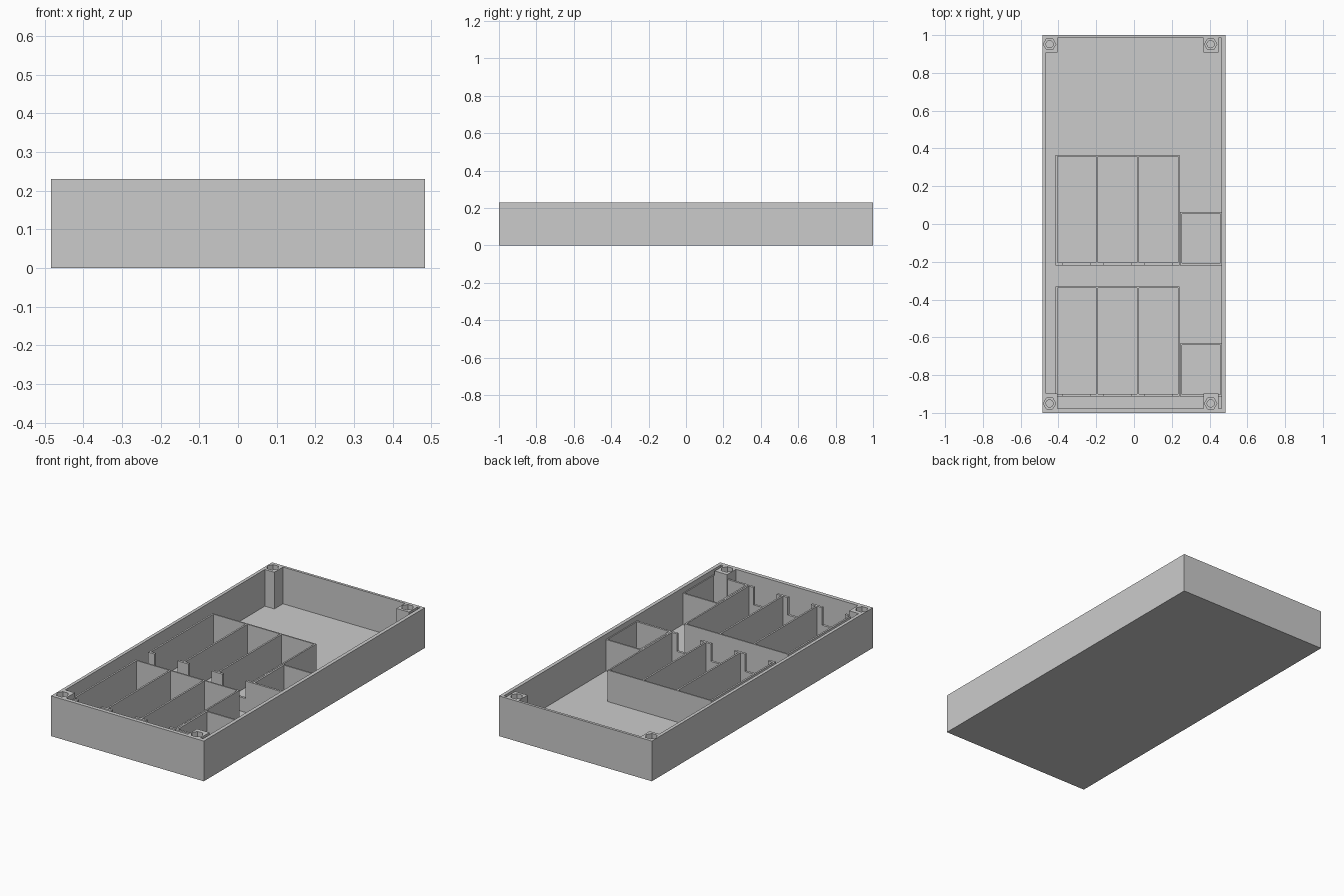
import bpy, bmesh, math

if "Cube" in bpy.data.objects:
    bpy.data.objects.remove(bpy.data.objects["Cube"])

grey = bpy.data.materials.new("plain grey")
grey.use_nodes = True
COLOUR = (0.6, 0.6, 0.6, 1)
grey.diffuse_color = COLOUR
grey.node_tree.nodes["Principled BSDF"].inputs["Base Color"].default_value = COLOUR

HX, HY, TOP, FLOOR, RIB = 0.484, 1.0, 0.23, 0.02, 0.2


def add_prism(bm, points, z0, z1):
    """Extrude a counter-clockwise plan outline from z0 to z1."""
    face = bm.faces.new([bm.verts.new((x, y, z0)) for x, y in points])
    moved = bmesh.ops.extrude_face_region(bm, geom=[face])["geom"]
    verts = [v for v in moved if isinstance(v, bmesh.types.BMVert)]
    bmesh.ops.translate(bm, verts=verts, vec=(0, 0, z1 - z0))
    bmesh.ops.recalc_face_normals(bm, faces=bm.faces)


def add_box(bm, x0, x1, y0, y1, z0, z1):
    add_prism(bm, [(x0, y0), (x1, y0), (x1, y1), (x0, y1)], z0, z1)


def finish(bm, name):
    mesh = bpy.data.meshes.new(name)
    bm.to_mesh(mesh)
    bm.free()
    mesh.materials.append(grey)
    obj = bpy.data.objects.new(name, mesh)
    bpy.context.collection.objects.link(obj)
    return obj


def cut(obj, bm):
    """Subtract a cutter and bake the result."""
    cutter = finish(bm, "cutter")
    cutter.hide_render = True
    mod = obj.modifiers.new("cut", "BOOLEAN")
    mod.operation, mod.solver, mod.object = "DIFFERENCE", "EXACT", cutter
    bpy.context.view_layer.objects.active = obj
    bpy.ops.object.modifier_apply(modifier=mod.name)
    bpy.data.objects.remove(cutter)


def ring(x, y, radius, sides):
    return [(x + radius * math.cos(math.tau * i / sides),
             y + radius * math.sin(math.tau * i / sides)) for i in range(sides)]


# Tray: solid block with a cavity that leaves the four corner posts standing
bm = bmesh.new()
add_box(bm, -HX, HX, -HY, HY, 0, TOP)
tray = finish(bm, "tray")

left, right, front, back = -0.465, 0.463, -0.977, 0.985
post_l, post_a, post_b = -0.405, 0.368, 0.447
post_f, post_k = -0.897, 0.907
outline = [(left, post_f), (post_l, post_f), (post_l, front), (post_a, front),
           (post_a, post_f), (post_b, post_f), (post_b, front), (right, front),
           (right, back), (post_b, back), (post_b, post_k), (post_a, post_k),
           (post_a, back), (post_l, back), (post_l, post_k), (left, post_k)]
bm = bmesh.new()
add_prism(bm, outline, FLOOR, TOP + 0.1)
cut(tray, bm)

# Hexagonal nut recesses and screw holes in the posts
for radius, sides, depth in ((0.033, 6, 0.03), (0.019, 24, 0.15)):
    bm = bmesh.new()
    for x in (-0.447, 0.406):
        for y in (-0.95, 0.952):
            add_prism(bm, ring(x, y, radius, sides), TOP - depth, TOP + 0.1)
    cut(tray, bm)

# Two rows of three bays, each with a notched front wall and a side pocket
bays = [(-0.405, -0.2), (-0.19, 0.016), (0.026, 0.232)]
row_l, row_r = -0.415, 0.241
for row, y0 in (("back", -0.219), ("front", -0.914)):
    y_in, y1 = y0 + 0.014, y0 + 0.584
    bm = bmesh.new()
    add_box(bm, row_l, row_r, y1 - 0.008, y1, FLOOR, RIB)
    add_box(bm, row_l, row_r, y0, y_in, FLOOR, 0.1)
    edges = [row_l] + [x for bay in bays for x in bay] + [row_r]
    for i in range(0, len(edges), 2):
        a, b = edges[i], edges[i + 1]
        add_box(bm, a, b, y_in, y1 - 0.008, FLOOR, RIB)
        # Retaining stub at the end of each divider
        add_box(bm, max(a - 0.03, row_l), min(b + 0.03, row_r), y0, y_in, 0.1, RIB)
    finish(bm, row + "_bay_row")

    bm = bmesh.new()
    px, py = 0.243, y0 + 0.282
    add_box(bm, px, px + 0.01, y0, py, FLOOR, RIB)
    add_box(bm, px + 0.01, right, py - 0.009, py, FLOOR, RIB)
    add_box(bm, px + 0.01, right, y0, y0 + 0.012, FLOOR, RIB)
    add_box(bm, right - 0.006, right, y0 + 0.012, py - 0.009, FLOOR, RIB)
    finish(bm, row + "_side_pocket")
